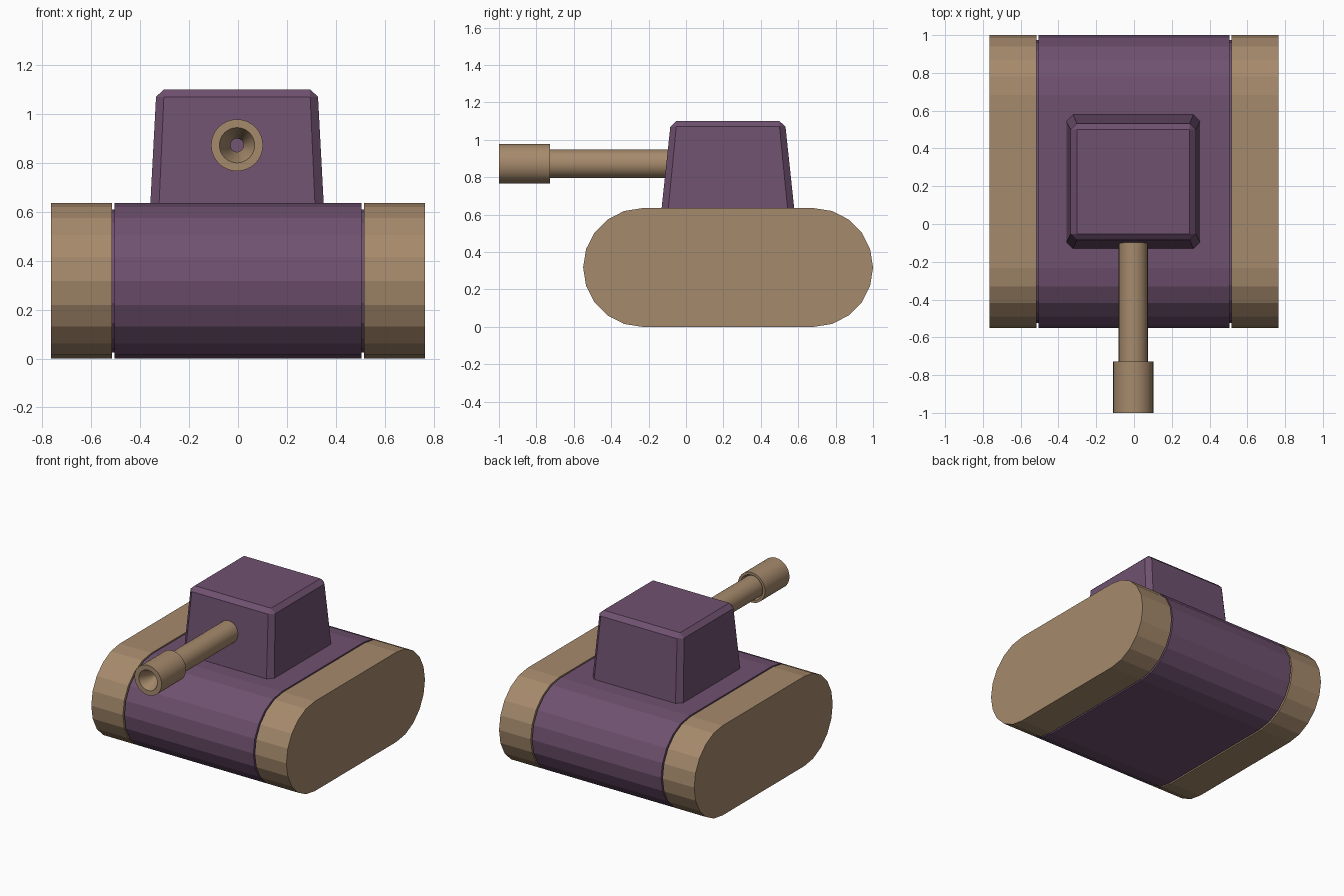
import bpy, bmesh, math

if "Cube" in bpy.data.objects:
    bpy.data.objects.remove(bpy.data.objects["Cube"])


def material(name, color):
    m = bpy.data.materials.new(name)
    m.diffuse_color = (*color, 1)
    m.use_nodes = True
    m.node_tree.nodes["Principled BSDF"].inputs["Base Color"].default_value = m.diffuse_color
    return m


PURPLE = material("purple", (0.16, 0.083, 0.16))
TAN = material("tan", (0.38, 0.254, 0.15))


def finish(name, bm, mat):
    bmesh.ops.recalc_face_normals(bm, faces=bm.faces)
    mesh = bpy.data.meshes.new(name)
    bm.to_mesh(mesh)
    bm.free()
    mesh.materials.append(mat)
    ob = bpy.data.objects.new(name, mesh)
    bpy.context.collection.objects.link(ob)
    return ob


def loft(bm, rings, closed=False):
    """Bridge consecutive equal-length vertex loops."""
    n = len(rings[0])
    pairs = list(zip(rings, rings[1:]))
    if closed:
        pairs.append((rings[-1], rings[0]))
    for a, b in pairs:
        for i in range(n):
            j = (i + 1) % n
            bm.faces.new((a[i], a[j], b[j], b[i]))


R, Y0, Y1 = 0.3175, -0.2325, 0.6825


def stadium(name, x0, x1, r, mat):
    """Rounded slab running along x, 10 facets per round end."""
    prof = []
    for cy, start in ((Y1, -90), (Y0, 90)):
        for i in range(11):
            a = math.radians(start + 18 * i)
            prof.append((cy + r * math.cos(a), R + r * math.sin(a)))
    bm = bmesh.new()
    rings = [[bm.verts.new((x, y, z)) for y, z in prof] for x in (x0, x1)]
    loft(bm, rings)
    for ring in rings:
        bm.faces.new(ring)
    return finish(name, bm, mat)


# Hull, recessed core and the two tracks
stadium("hull", -0.505, 0.505, R, PURPLE)
stadium("hull_core", -0.53, 0.53, 0.292, PURPLE)
stadium("right_track", 0.516, 0.764, R, TAN)
stadium("left_track", -0.764, -0.516, R, TAN)

# Turret: tapered block with chamfered upright and top edges
bm = bmesh.new()
rings = []
for z, hx, hy, c in ((0.62, 0.355, 0.356, 0.036), (1.07, 0.331, 0.308, 0.032)):
    pts = []
    for sx, sy in ((1, 1), (-1, 1), (-1, -1), (1, -1)):
        pair = [(sx * hx, sy * (hy - c)), (sx * (hx - c), sy * hy)]
        pts += pair if sx * sy > 0 else pair[::-1]
    rings.append([bm.verts.new((x - 0.004, 0.224 + y, z)) for x, y in pts])
loft(bm, rings)
bm.faces.new(rings[0])
top = [bm.verts.new((sx * 0.299 - 0.004, 0.224 + sy * 0.276, 1.1))
       for sx, sy in ((1, 1), (-1, 1), (-1, -1), (1, -1))]
bm.faces.new(top)
u = rings[1]
for i in range(4):
    j = (i + 1) % 4
    bm.faces.new((u[2 * i], u[2 * i + 1], top[i]))
    bm.faces.new((u[2 * i + 1], u[(2 * i + 2) % 8], top[j], top[i]))
finish("turret", bm, PURPLE)

# Gun barrel: revolved tube with thicker, flared-bore muzzle
profile = [(0.027, -0.06), (0.027, -0.9), (0.072, -1), (0.106, -1),
           (0.106, -0.727), (0.088, -0.727), (0.077, -0.745), (0.077, -0.06)]
SIDES = 32
bm = bmesh.new()
rings = [[bm.verts.new((r * math.cos(t) - 0.004, y, 0.872 + r * math.sin(t)))
          for t in (2 * math.pi * i / SIDES for i in range(SIDES))]
         for r, y in profile]
loft(bm, rings, closed=True)
gun = finish("gun_barrel", bm, TAN)
bpy.context.view_layer.objects.active = gun
gun.select_set(True)
bpy.ops.object.shade_smooth_by_angle(angle=math.radians(30))
